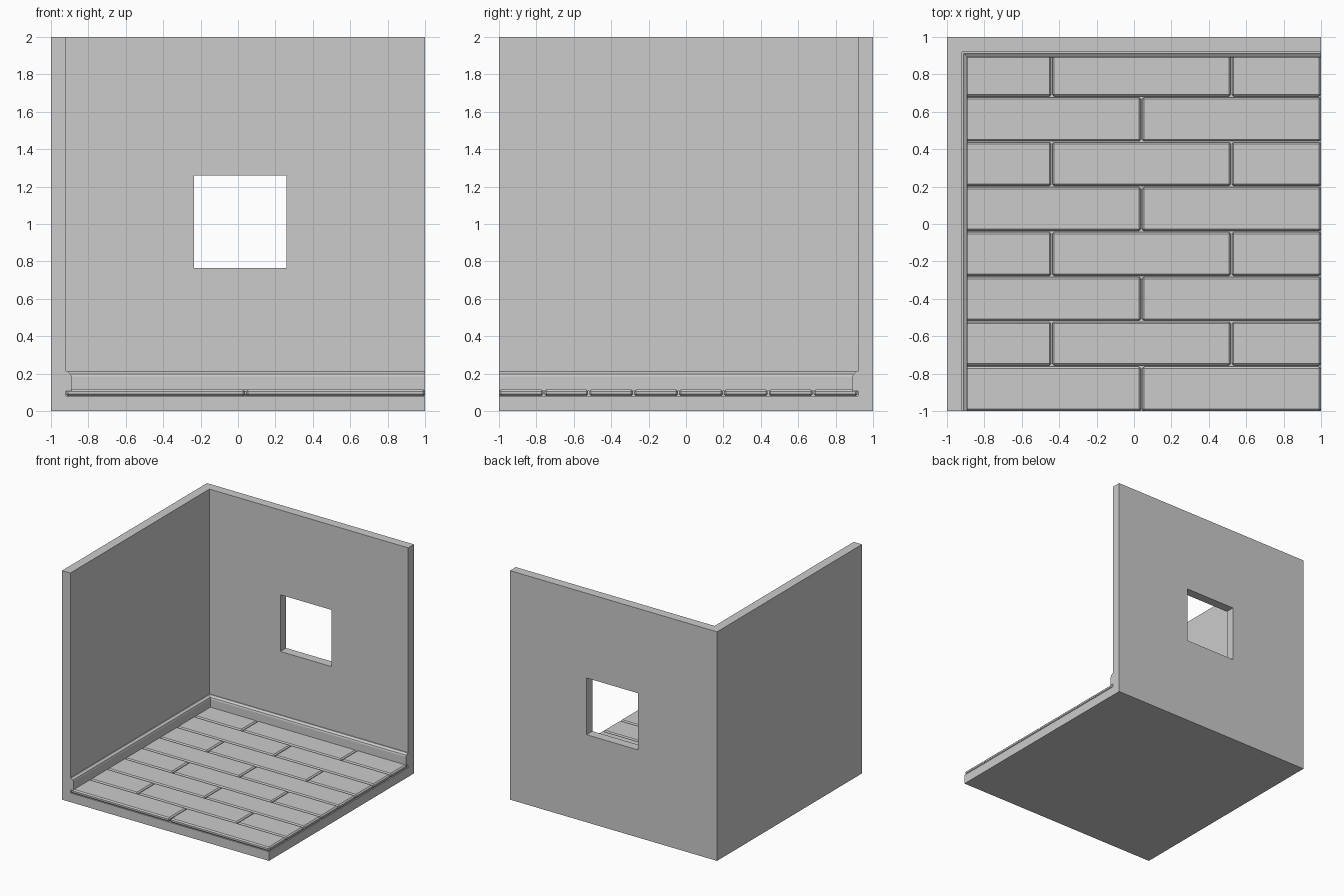
import bpy, bmesh

if "Cube" in bpy.data.objects:
    bpy.data.objects.remove(bpy.data.objects["Cube"])


def box(name, lo, hi):
    """Axis-aligned box between two corners."""
    bm = bmesh.new()
    bmesh.ops.create_cube(bm, size=1)
    for v in bm.verts:
        v.co = [l + (c + 0.5) * (h - l) for c, l, h in zip(v.co, lo, hi)]
    me = bpy.data.meshes.new(name)
    bm.to_mesh(me)
    bm.free()
    ob = bpy.data.objects.new(name, me)
    bpy.context.collection.objects.link(ob)
    return ob


def cut(target, cutter):
    """Subtract cutter from target and discard it."""
    cutter.hide_render = True
    mod = target.modifiers.new("cut", 'BOOLEAN')
    mod.operation, mod.solver, mod.object = 'DIFFERENCE', 'EXACT', cutter
    bpy.context.view_layer.objects.active = target
    bpy.ops.object.modifier_apply(modifier=mod.name)
    bpy.data.objects.remove(cutter)


T = 0.08        # wall and slab thickness
IN = 1 - T      # inner wall plane

# Room shell: slab with left and back walls, window in the back wall
shell = box("room_shell", (-1, -1, 0), (1, 1, 2))
cut(shell, box("room_cutter", (-IN, -1.5, T), (1.5, IN, 2.5)))
cut(shell, box("window_cutter", (-0.235, 0.7, 0.765), (0.26, 1.2, 1.26)))

# Floor planks: eight staggered rows with chamfered edges
GAP = 0.003
for row in range(8):
    y = -1 + 0.24 * row
    xs = [-IN, 0.04, 1] if row % 2 == 0 else [-IN, -0.44, 0.52, 1]
    for i, (x0, x1) in enumerate(zip(xs, xs[1:])):
        plank = box(f"floor_plank_{row}_{i}",
                    (x0 + (GAP if i else 0), y + (GAP if row else 0), T),
                    (x1 - (GAP if x1 < 1 else 0), y + 0.24 - GAP, 0.115))
        bev = plank.modifiers.new("chamfer", 'BEVEL')
        bev.width, bev.segments = 0.01, 1

# Baseboard: moulded profile (distance from wall, height), mitred in the corner
profile = [(0, 0.108), (0.03, 0.108), (0.03, 0.185), (0.026, 0.199),
           (0.017, 0.205), (0.008, 0.212), (0, 0.212)]
bm = bmesh.new()
sections = [[bm.verts.new((-IN + d, -1, z)) for d, z in profile],
            [bm.verts.new((-IN + d, IN - d, z)) for d, z in profile],
            [bm.verts.new((1, IN - d, z)) for d, z in profile]]
n = len(profile)
for a, b in zip(sections, sections[1:]):
    for i in range(n):
        j = (i + 1) % n
        bm.faces.new((a[i], a[j], b[j], b[i]))
bm.faces.new(sections[0])
bm.faces.new(sections[-1][::-1])
bmesh.ops.recalc_face_normals(bm, faces=bm.faces)
me = bpy.data.meshes.new("baseboard")
bm.to_mesh(me)
bm.free()
bpy.context.collection.objects.link(bpy.data.objects.new("baseboard", me))
